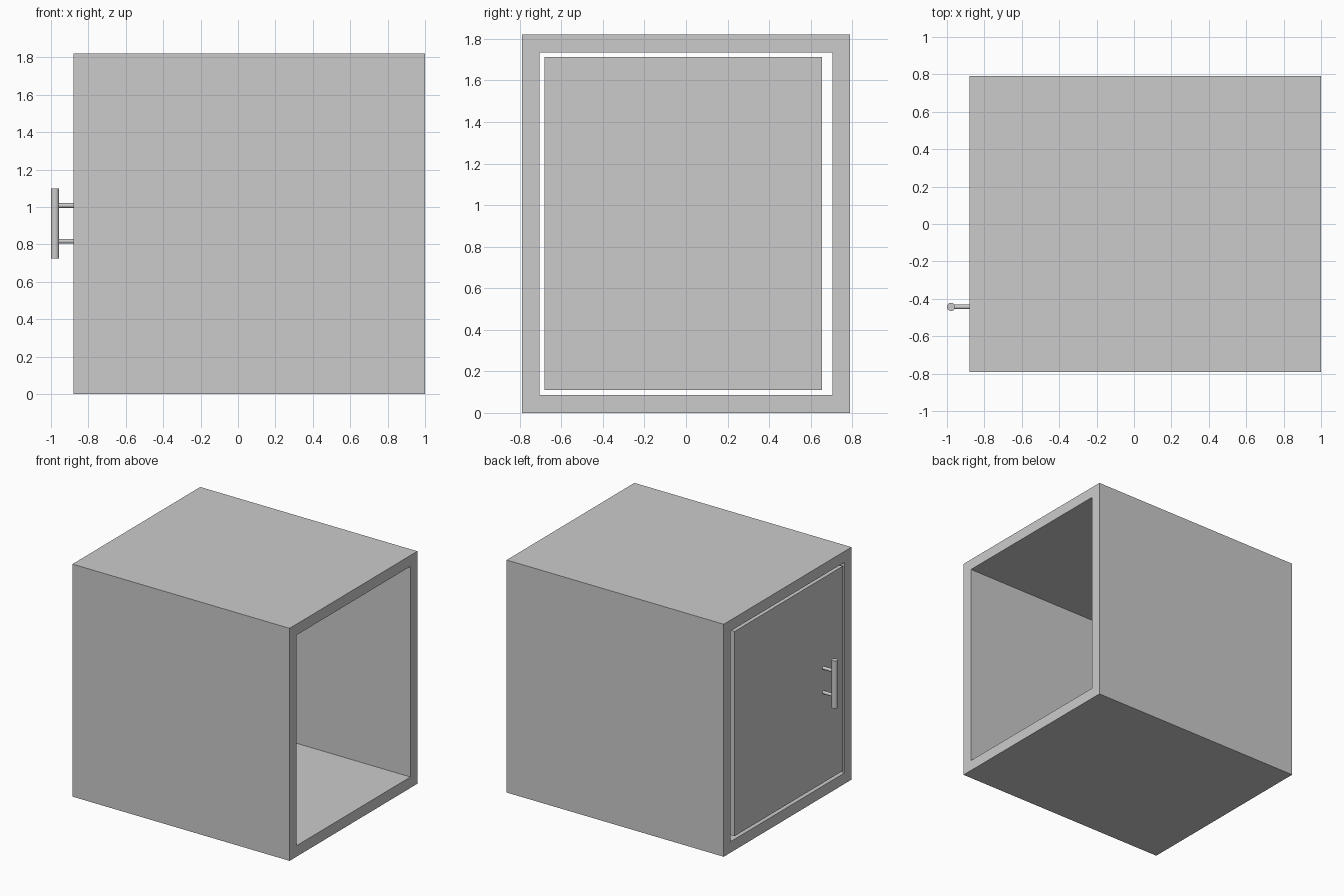
import bpy
import bmesh
from math import radians
from mathutils import Vector

cube = bpy.data.objects.get("Cube")
if cube:
    bpy.data.objects.remove(cube, do_unlink=True)

grey = bpy.data.materials.new("light grey")
grey.use_nodes = True
colour = (0.6, 0.6, 0.6, 1)
grey.diffuse_color = colour
grey.node_tree.nodes["Principled BSDF"].inputs["Base Color"].default_value = colour

FRONT_X, REAR_X = -0.88, 1.0
HALF_Y, HEIGHT, WALL = 0.79, 1.82, 0.086


def add_mesh(name, bm):
    bmesh.ops.recalc_face_normals(bm, faces=bm.faces)
    mesh = bpy.data.meshes.new(name)
    bm.to_mesh(mesh)
    bm.free()
    obj = bpy.data.objects.new(name, mesh)
    mesh.materials.append(grey)
    bpy.context.collection.objects.link(obj)
    return obj


def add_box(name, low, high):
    low, high = Vector(low), Vector(high)
    bm = bmesh.new()
    bmesh.ops.create_cube(bm, size=1)
    bmesh.ops.scale(bm, vec=high - low, verts=bm.verts)
    bmesh.ops.translate(bm, vec=(low + high) / 2, verts=bm.verts)
    return add_mesh(name, bm)


def add_rod(name, start, end, radius):
    start, end = Vector(start), Vector(end)
    axis = end - start
    bpy.ops.mesh.primitive_cylinder_add(
        vertices=32, radius=radius, depth=axis.length, location=(start + end) / 2,
        rotation=axis.to_track_quat("Z", "Y").to_euler())
    rod = bpy.context.object
    rod.name = name
    rod.data.materials.append(grey)
    bpy.ops.object.shade_smooth_by_angle(angle=radians(40))
    return rod


# Cabinet body: a rectangular tube open at both ends
def ring(bm, x, inset):
    y, low, high = HALF_Y - inset, inset, HEIGHT - inset
    corners = ((-y, low), (y, low), (y, high), (-y, high))
    return [bm.verts.new((x, cy, cz)) for cy, cz in corners]


body = bmesh.new()
rings = [ring(body, FRONT_X, 0), ring(body, REAR_X, 0),
         ring(body, REAR_X, WALL), ring(body, FRONT_X, WALL)]
for i in range(4):
    a, b = rings[i], rings[(i + 1) % 4]
    for j in range(4):
        k = (j + 1) % 4
        body.faces.new((a[j], a[k], b[k], b[j]))
add_mesh("cabinet_body", body)

# Door: flush panel with a gap all round
add_box("door", (FRONT_X, -0.682, 0.11), (FRONT_X + 0.085, 0.655, 1.712))

# Handle: vertical bar on two posts
BAR_X, BAR_Y = -0.978, -0.443
add_rod("handle_bar", (BAR_X, BAR_Y, 0.725), (BAR_X, BAR_Y, 1.098), 0.022)
for name, z in (("lower", 0.817), ("upper", 1.008)):
    add_rod(f"{name}_handle_post", (BAR_X, BAR_Y, z), (FRONT_X + 0.005, BAR_Y, z), 0.0125)
